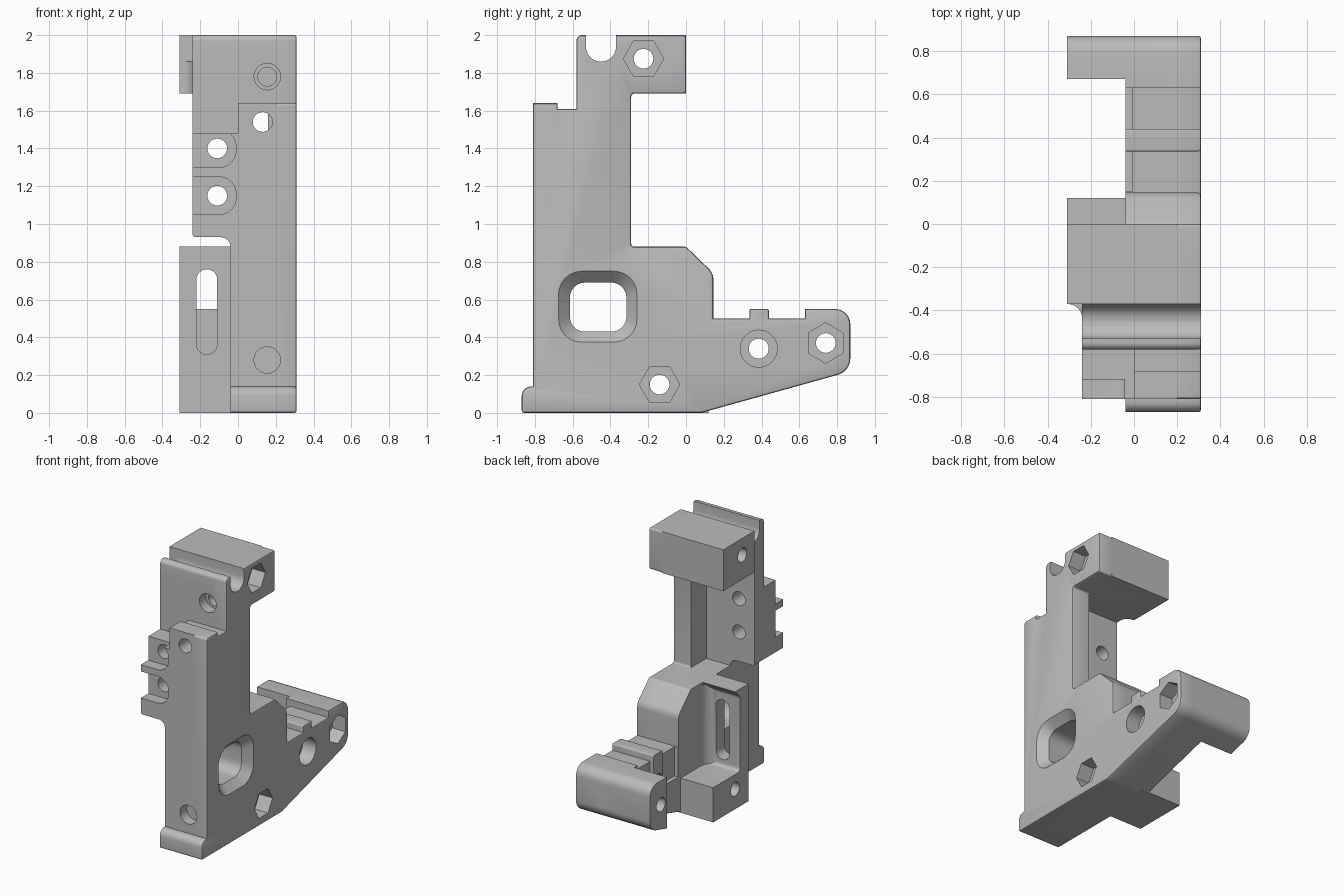
import bpy, bmesh, math
from mathutils import Vector

cube = bpy.data.objects.get("Cube")
if cube:
    bpy.data.objects.remove(cube, do_unlink=True)

grey = bpy.data.materials.new("plain_grey")
grey.use_nodes = True
grey.diffuse_color = (0.5, 0.5, 0.5, 1)
grey.node_tree.nodes["Principled BSDF"].inputs["Base Color"].default_value = grey.diffuse_color


def outline(points, steps=6):
    """Closed outline; a third value on a point is its corner radius."""
    result = []
    for i, point in enumerate(points):
        corner = Vector(point[:2])
        if len(point) < 3:
            result.append(corner)
            continue
        to_prev = (Vector(points[i - 1][:2]) - corner).normalized()
        to_next = (Vector(points[(i + 1) % len(points)][:2]) - corner).normalized()
        half = to_prev.angle(to_next) / 2
        radius = point[2]
        centre = corner + (to_prev + to_next).normalized() * radius / math.sin(half)
        reach = radius / math.tan(half)
        start, end = corner + to_prev * reach - centre, corner + to_next * reach - centre
        sweep = start.angle(end)
        for k in range(steps + 1):
            s = k / steps
            mix = start * math.sin((1 - s) * sweep) + end * math.sin(s * sweep)
            result.append(centre + mix / math.sin(sweep))
    return result


def rect(a, b, c, d, r=None):
    corners = [(a, c), (b, c), (b, d), (a, d)]
    return [p + (r,) for p in corners] if r else corners


def ring(a, b, r, sides=32, turn=0.0):
    angles = [turn + math.tau * k / sides for k in range(sides)]
    return [(a + r * math.cos(t), b + r * math.sin(t)) for t in angles]


def prism(name, axis, low, high, points, end_points=None, edge=0):
    """Extrude an outline along an axis, with an optional other end outline."""
    place = {"x": lambda p, t: (t, p[0], p[1]),
             "y": lambda p, t: (p[0], t, p[1]),
             "z": lambda p, t: (p[0], p[1], t)}[axis]
    bm = bmesh.new()
    near = [bm.verts.new(place(p, low)) for p in outline(points)]
    far = [bm.verts.new(place(p, high)) for p in outline(end_points or points)]
    bm.faces.new(near)
    cap = bm.faces.new(far)
    n = len(near)
    for i in range(n):
        j = (i + 1) % n
        bm.faces.new((near[i], near[j], far[j], far[i]))
    bmesh.ops.recalc_face_normals(bm, faces=bm.faces)
    if edge:
        bmesh.ops.bevel(bm, geom=list(cap.edges), offset=edge, segments=2,
                        profile=0.5, affect="EDGES")
    mesh = bpy.data.meshes.new(name)
    bm.to_mesh(mesh)
    bm.free()
    mesh.materials.append(grey)
    obj = bpy.data.objects.new(name, mesh)
    bpy.context.scene.collection.objects.link(obj)
    return obj


# Side plate: the whole side silhouette
top_run = [(-0.58, 1.61), (-0.58, 2, 0.03), (0, 2, 0.015), (0, 1.69, 0.015),
           (-0.29, 1.69, 0.015), (-0.29, 0.88, 0.015)]
foot_run = [(-0.81, 0.14), (-0.87, 0.14, 0.05), (-0.87, 0, 0.015), (0.08, 0, 0.1)]
tail_run = [(0.87, 0.22, 0.09), (0.87, 0.55, 0.08), (0.63, 0.55), (0.63, 0.5),
            (0.44, 0.5), (0.44, 0.55, 0.01), (0.335, 0.55, 0.01), (0.335, 0.5),
            (0.145, 0.5), (0.145, 0.74, 0.08), (0, 0.88, 0.02)]
body = prism("bracket_body", "x", 0.16, 0.31,
             foot_run + tail_run + top_run[::-1]
             + [(-0.68, 1.61), (-0.68, 1.64), (-0.81, 1.64, 0.015)], edge=0.012)


def combine(other, operation):
    mod = body.modifiers.new("combine", "BOOLEAN")
    mod.object, mod.operation, mod.solver = other, operation, "EXACT"
    bpy.context.view_layer.objects.active = body
    bpy.ops.object.modifier_apply(modifier=mod.name)
    bpy.data.objects.remove(other, do_unlink=True)


def add(*args, **options):
    combine(prism(*args, **options), "UNION")


def cut(*args, **options):
    combine(prism(*args, **options), "DIFFERENCE")


# Thick lower body with foot and tail
add("lower_body", "x", -0.04, 0.2, foot_run + tail_run + [(-0.81, 0.88)])

# Front column and its raised cap
add("front_column", "x", 0.0, 0.2, rect(-0.81, -0.47, 0.85, 1.61))
add("column_cap", "x", 0.0, 0.2, rect(-0.81, -0.68, 1.6, 1.64))

# Upper plate and head block
add("upper_plate", "x", -0.24, 0.2, rect(-0.58, -0.47, 1.4, 1.9))
add("head_front", "x", -0.24, 0.2,
    [(-0.58, 1.69), (-0.3, 1.69), (-0.3, 2), (-0.58, 2, 0.03)])
add("head_block", "x", -0.31, 0.2, rect(-0.37, 0, 1.69, 2))
add("head_fillet", "z", 1.69, 1.86,
    [(-0.31, -0.35), (-0.31, -0.37), (-0.24, -0.37, 0.065), (-0.24, -0.46),
     (-0.2, -0.46), (-0.2, -0.35)])

# Side lug with two rounded pockets and holes
add("side_lug", "y", -0.81, -0.47,
    [(-0.24, 0.93, 0.015), (0.05, 0.93), (0.05, 1.48), (-0.24, 1.48)])
add("lug_fillet", "y", -0.81, -0.47,
    [(-0.1, 0.95), (-0.1, 0.93), (-0.04, 0.93, 0.05), (-0.04, 0.86), (0.02, 0.86), (0.02, 0.95)])
for low, high in ((1.05, 1.25), (1.3, 1.5)):
    cut("lug_pocket", "y", -0.9, -0.72,
        [(-0.4, low), (-0.01, low, 0.09), (-0.01, high, 0.09), (-0.4, high)])
for height in (1.15, 1.4):
    cut("lug_hole", "y", -0.9, -0.4, ring(-0.11, height, 0.052))

# Slotted wall standing on the low block
add("slotted_wall", "x", -0.31, 0.02,
    [(-0.3, 0), (0.12, 0), (0.12, 0.26), (-0.2, 0.26, 0.03),
     (-0.2, 0.82, 0.04), (-0.14, 0.88), (-0.3, 0.88)])
add("wall_fillet", "z", 0.1, 0.86,
    [(0, -0.25), (-0.14, -0.25), (-0.14, -0.2), (-0.04, -0.2, 0.08), (-0.04, -0.1), (0, -0.1)])
cut("wall_slot", "y", -0.4, -0.12, rect(-0.22, -0.11, 0.31, 0.76, 0.054))

# Tail arm reaching sideways
add("tail_arm", "x", -0.31, 0.1,
    [(0.67, 0.165), (0.87, 0.22, 0.09), (0.87, 0.55, 0.08), (0.67, 0.55)])
for start, end in ((0.15, 0.335), (0.44, 0.63)):
    cut("shelf_relief", "x", -0.1, -0.01, rect(start, end, 0.28, 0.7))

# Cable groove in the head
cut("head_groove", "x", -0.5, 0.5,
    [(-0.53, 1.86, 0.078), (-0.37, 1.86, 0.078), (-0.37, 2.1), (-0.53, 2.1)])

# Side window with a sloped rim
cut("window", "x", -0.5, 0.5, rect(-0.615, -0.315, 0.43, 0.69, 0.08))
cut("window_rim", "x", 0.25, 0.32, rect(-0.615, -0.315, 0.43, 0.69, 0.08),
    rect(-0.685, -0.25, 0.365, 0.76, 0.13))

# Cross bolts: hexagon pockets and one round counterbore
for y, z, turn in ((-0.225, 1.875, 0), (-0.14, 0.15, 0), (0.74, 0.37, math.pi / 2)):
    cut("nut_pocket", "x", 0.2, 0.4, ring(y, z, 0.107, 6, turn))
    cut("bolt_hole", "x", -0.5, 0.5, ring(y, z, 0.052))
cut("counterbore", "x", 0.2, 0.4, ring(0.385, 0.34, 0.098))
cut("pivot_hole", "x", -0.5, 0.5, ring(0.385, 0.34, 0.053))

# Front round sockets
cut("low_socket", "y", -0.9, -0.73, ring(0.155, 0.28, 0.07))
cut("high_socket", "y", -0.7, -0.5, ring(0.155, 1.78, 0.07))
cut("high_socket_core", "y", -0.7, -0.42, ring(0.155, 1.78, 0.05))
cut("column_hole", "y", -0.9, -0.4, ring(0.13, 1.54, 0.052))

# Crisp edges, smooth rounds
for other in bpy.context.selected_objects:
    other.select_set(False)
body.select_set(True)
bpy.context.view_layer.objects.active = body
bpy.ops.object.shade_smooth_by_angle(angle=math.radians(25))
